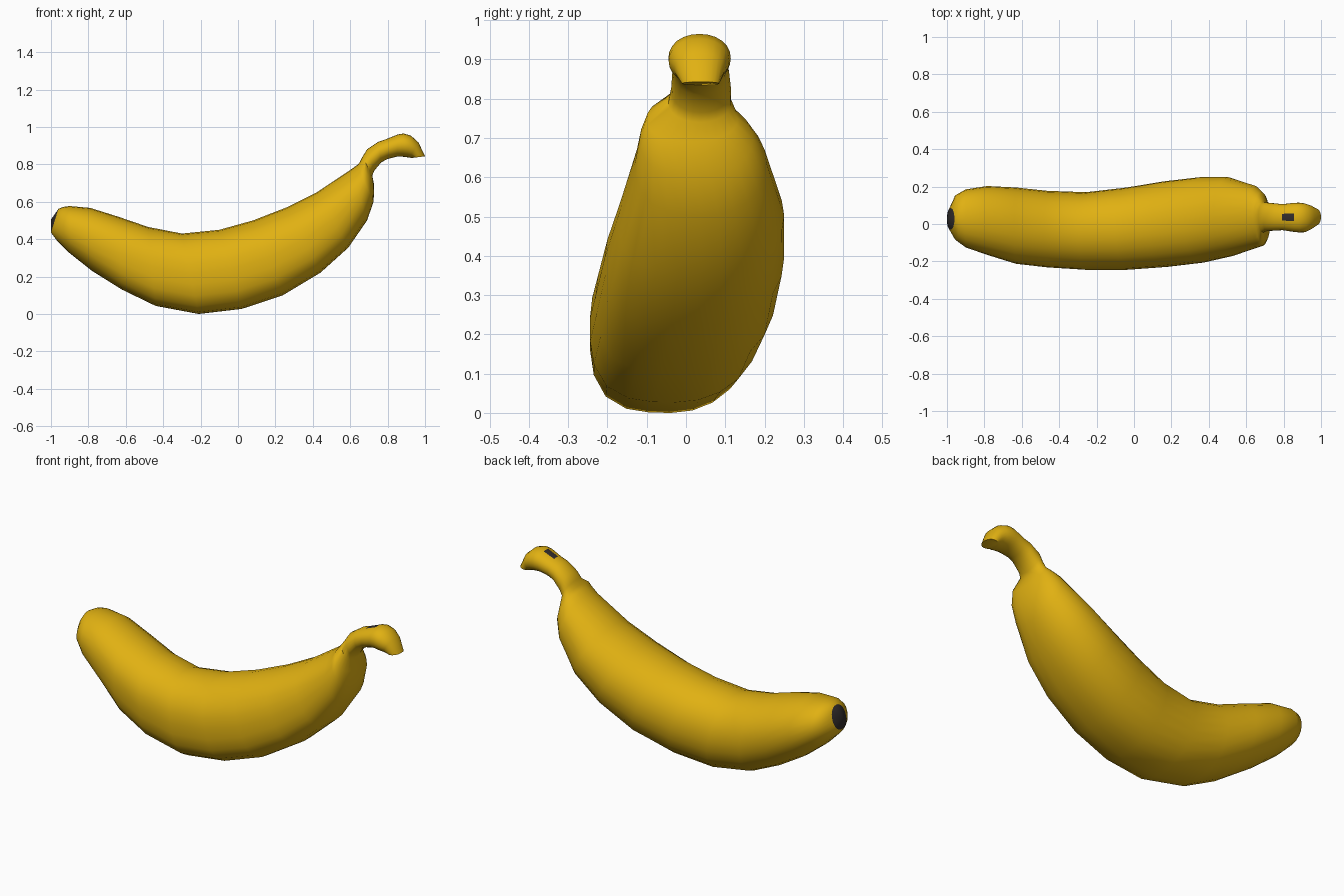
import bpy, bmesh, math

SIDES = 24

# Cross-sections: inner x, inner z, outer x, outer z, y min, y max
BODY = [
    (-0.960, 0.562, -1.000, 0.435, -0.030, 0.085),
    (-0.935, 0.572, -0.970, 0.395, -0.085, 0.155),
    (-0.90, 0.577, -0.90, 0.325, -0.125, 0.185),
    (-0.79, 0.567, -0.78, 0.230, -0.165, 0.203),
    (-0.64, 0.520, -0.62, 0.130, -0.213, 0.195),
    (-0.48, 0.465, -0.44, 0.043, -0.232, 0.177),
    (-0.30, 0.430, -0.21, 0.000, -0.245, 0.170),
    (-0.10, 0.450, 0.02, 0.027, -0.245, 0.195),
    (0.08, 0.500, 0.24, 0.100, -0.230, 0.228),
    (0.26, 0.570, 0.44, 0.220, -0.207, 0.250),
    (0.42, 0.650, 0.59, 0.355, -0.172, 0.250),
    (0.60, 0.770, 0.69, 0.500, -0.130, 0.205),
    (0.635, 0.795, 0.725, 0.600, -0.118, 0.170),
    (0.65, 0.810, 0.728, 0.690, -0.100, 0.132),
]
STALK = [
    (0.665, 0.840, 0.718, 0.740, -0.045, 0.115),
    (0.69, 0.880, 0.728, 0.765, -0.038, 0.115),
    (0.75, 0.920, 0.765, 0.810, -0.035, 0.110),
    (0.79, 0.934, 0.800, 0.829, -0.033, 0.106),
    (0.855, 0.960, 0.850, 0.841, -0.042, 0.113),
    (0.885, 0.965, 0.880, 0.841, -0.045, 0.114),
    (0.925, 0.953, 0.902, 0.838, -0.044, 0.110),
    (0.965, 0.917, 0.917, 0.836, -0.030, 0.100),
    (1.000, 0.843, 0.930, 0.834, -0.010, 0.085),
]


def material(name, colour):
    m = bpy.data.materials.new(name)
    m.diffuse_color = (*colour, 1)
    return m


def ring(bm, section, corner):
    """Rounded loop; 'corner' squares off the lower front quadrant."""
    ix, iz, ox, oz, y0, y1 = section
    verts = []
    for i in range(SIDES):
        a = 2 * math.pi * i / SIDES
        u, v = math.cos(a), math.sin(a)      # u: inner side, v: towards +y
        n = corner if (u < 0 and v < 0) else 2.1
        r = (abs(u) ** n + abs(v) ** n) ** (-1 / n)
        t = (1 - u * r) / 2
        verts.append(bm.verts.new((ix + (ox - ix) * t,
                                   (y0 + y1) / 2 + v * r * (y1 - y0) / 2,
                                   iz + (oz - iz) * t)))
    return verts


bm = bmesh.new()
rings = [ring(bm, s, 3.2 if 4 <= i <= 10 else 2.4) for i, s in enumerate(BODY)]
rings += [ring(bm, s, 2.1) for s in STALK]

# Skin, with a small dark spot on top of the stalk
spot = len(BODY) + 3
for k, (a, b) in enumerate(zip(rings, rings[1:])):
    for i in range(SIDES):
        j = (i + 1) % SIDES
        f = bm.faces.new((a[i], a[j], b[j], b[i]))
        if k == spot and i in (0, SIDES - 1):
            f.material_index = 1

# Dark blossom tip, slightly domed
tip = bm.verts.new((-1.0, 0.028, 0.505))
for i in range(SIDES):
    f = bm.faces.new((rings[0][(i + 1) % SIDES], rings[0][i], tip))
    f.material_index = 1

# Cut end of the stalk
bm.faces.new(rings[-1])
bmesh.ops.recalc_face_normals(bm, faces=bm.faces)

mesh = bpy.data.meshes.new("banana")
bm.to_mesh(mesh)
bm.free()
mesh.materials.append(material("banana yellow", (0.75, 0.44, 0.006)))
mesh.materials.append(material("dark brown", (0.03, 0.025, 0.024)))
banana = bpy.data.objects.new("banana", mesh)
bpy.context.collection.objects.link(banana)

bpy.context.view_layer.objects.active = banana
banana.select_set(True)
bpy.ops.object.shade_smooth_by_angle(angle=math.radians(50))
